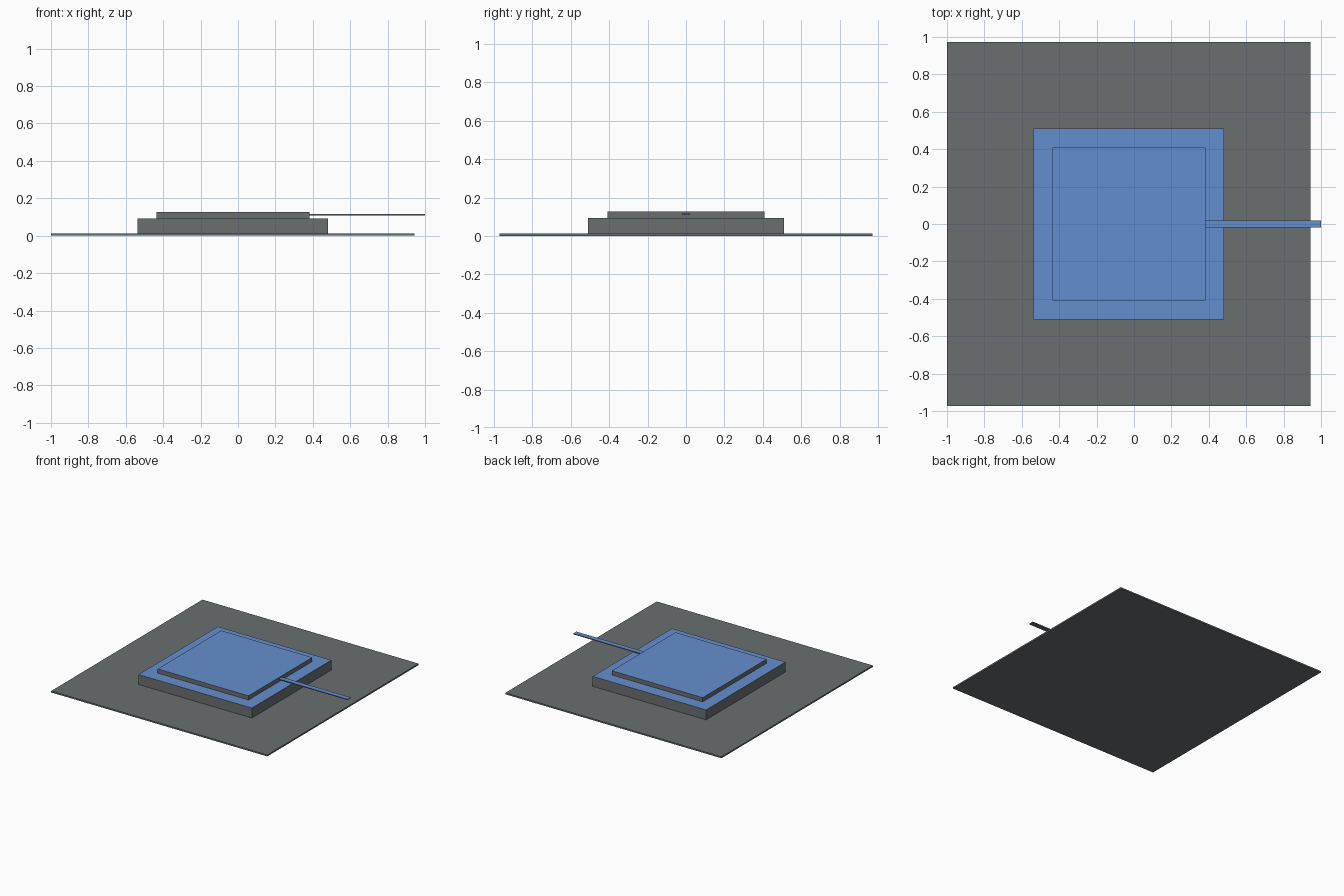
import bpy
import bmesh
from mathutils import Vector

cube = bpy.data.objects.get("Cube")
if cube:
    bpy.data.objects.remove(cube, do_unlink=True)


def make_material(name, rgb):
    mat = bpy.data.materials.new(name)
    mat.use_nodes = True
    color = (*rgb, 1.0)
    mat.diffuse_color = color
    mat.node_tree.nodes["Principled BSDF"].inputs["Base Color"].default_value = color
    return mat


grey = make_material("slate grey", (0.145, 0.158, 0.162))
blue = make_material("sky blue", (0.127, 0.275, 0.62))


def make_box(name, low, high, blue_top=True):
    """Grey box between two corners, with an optional blue upper face."""
    low, high = Vector(low), Vector(high)
    bm = bmesh.new()
    bmesh.ops.create_cube(bm, size=1.0)
    bmesh.ops.scale(bm, vec=high - low, verts=bm.verts)
    bmesh.ops.translate(bm, vec=(low + high) / 2, verts=bm.verts)
    bm.normal_update()
    for face in bm.faces:
        face.material_index = int(blue_top and face.normal.z > 0.5)
    mesh = bpy.data.meshes.new(name)
    mesh.materials.append(grey)
    mesh.materials.append(blue)
    bm.to_mesh(mesh)
    bm.free()
    obj = bpy.data.objects.new(name, mesh)
    bpy.context.collection.objects.link(obj)
    return obj


def make_slab(name, half, bottom, top, blue_top=True):
    """Square slab on the shared centre line of the stack."""
    cx = -0.028
    return make_box(name, (cx - half, -half, bottom), (cx + half, half, top), blue_top)


# Stacked square slabs
make_slab("ground_plate", 0.972, 0.0, 0.012, blue_top=False)
make_slab("main_block", 0.51, 0.012, 0.093)
make_slab("top_patch", 0.409, 0.093, 0.127)

# Thin strip running out from the left edge of the patch
make_box("feed_strip", (0.381, -0.02, 0.109), (1.0, 0.02, 0.116))
